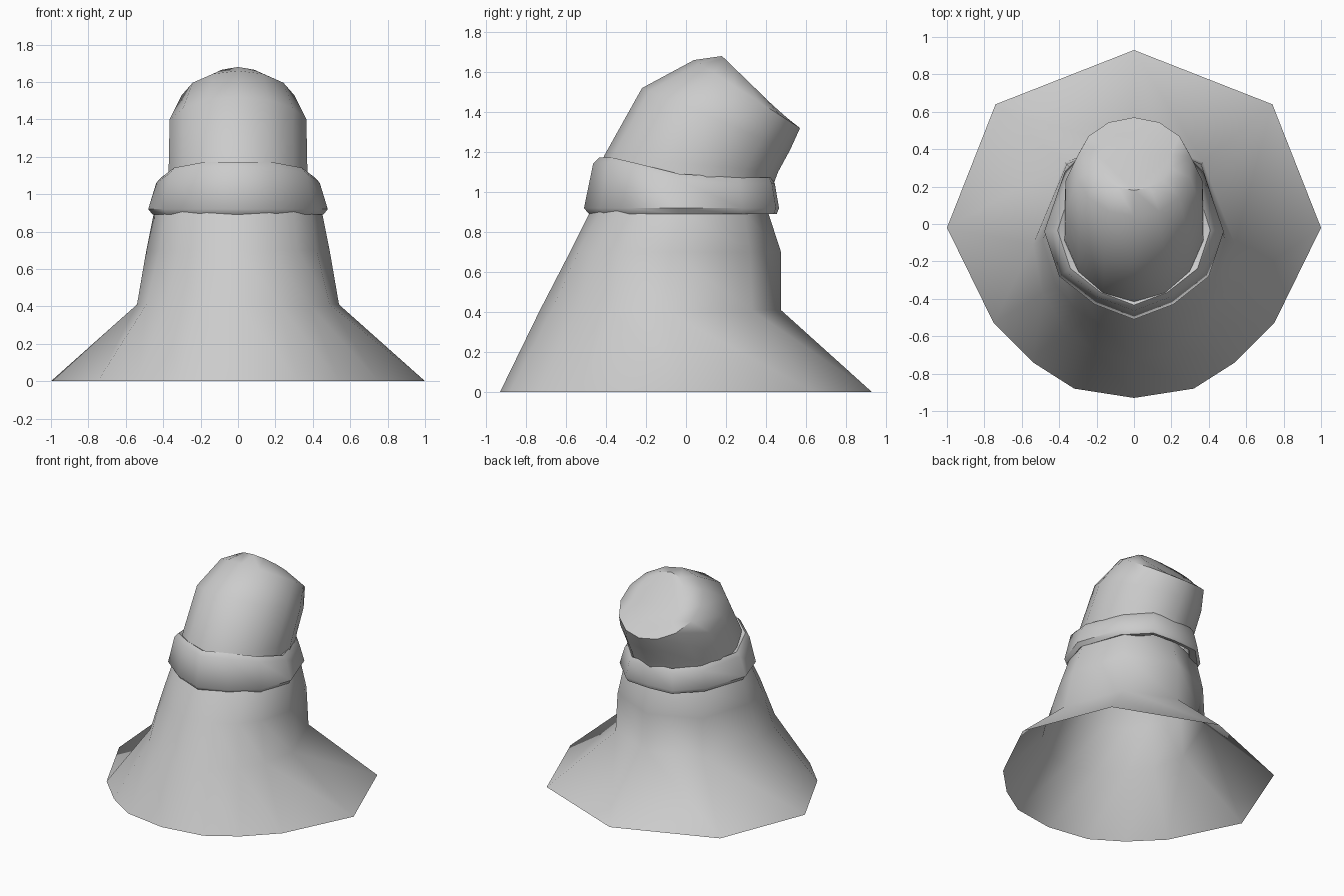
import bpy, bmesh, math

if "Cube" in bpy.data.objects:
    bpy.data.objects.remove(bpy.data.objects["Cube"])

def mirror_ring(half):
    """Half outline from back (x=0) to front (x=0) -> full closed ring."""
    return half + [(-x, y, z) for x, y, z in half[-2:0:-1]]

def loft(name, rings, cap_end=False, closed=False):
    bm = bmesh.new()
    loops = [[bm.verts.new(p) for p in r] for r in rings]
    pairs = list(zip(loops, loops[1:]))
    if closed:
        pairs.append((loops[-1], loops[0]))
    for a, b in pairs:
        n = len(a)
        for i in range(n):
            j = (i + 1) % n
            bm.faces.new((a[i], b[i], b[j], a[j]))
    if cap_end:
        bm.faces.new(loops[-1])
    bmesh.ops.recalc_face_normals(bm, faces=bm.faces)
    me = bpy.data.meshes.new(name)
    bm.to_mesh(me)
    bm.free()
    ob = bpy.data.objects.new(name, me)
    bpy.context.collection.objects.link(ob)
    bpy.context.view_layer.objects.active = ob
    ob.select_set(True)
    bpy.ops.object.shade_smooth_by_angle(angle=math.radians(50))
    ob.select_set(False)
    return ob

def flat(pts, z):
    return mirror_ring([(x, y, z) for x, y in pts])

# Flared open skirt: finer at the front, coarse at the back
loft("skirt", [
    flat([(0, .93), (.74, .64), (1, -.02), (.75, -.53), (.54, -.74), (.32, -.88), (0, -.93)], 0),
    flat([(0, .475), (.37, .33), (.54, -.11), (.49, -.37), (.38, -.54), (.22, -.67), (0, -.73)], .41),
    flat([(0, .475), (.36, .32), (.49, -.08), (.42, -.32), (.32, -.45), (.18, -.54), (0, -.58)], .70),
    flat([(0, .41), (.33, .29), (.45, -.02), (.39, -.24), (.30, -.35), (.17, -.43), (0, -.48)], .90),
    flat([(0, .39), (.31, .27), (.42, -.02), (.36, -.22), (.28, -.33), (.16, -.4), (0, -.45)], .95),
])

# Rolled band, its upper edge rising toward the front
band = [(0, .465), (.2, .45), (.37, .28), (.48, -.04), (.40, -.28), (.21, -.43), (0, -.51)]

def top_z(y):
    return 1.072 + .1 * max(0, min(1, (.1 - y) / .5)) ** 1.3

def band_ring(s, dz, upper):
    return mirror_ring([(x * s, y * (s if y < 0 else 1 - (1 - s) * .5),
                         (top_z(y) if upper else .89) + dz) for x, y in band])

loft("band", [
    band_ring(.80, .01, False), band_ring(.95, 0, False), band_ring(1, .03, False),
    band_ring(.91, -.03, True), band_ring(.85, 0, True), band_ring(.74, -.03, True),
], closed=True)

# Hood: rings tilt progressively backward, ending in a flat slanted crown
def tilted(front, back, w, n=14):
    cy, cz = (front[0] + back[0]) / 2, (front[1] + back[1]) / 2
    hy, hz = (back[0] - front[0]) / 2, (back[1] - front[1]) / 2
    ring = []
    for i in range(n):
        a = 2 * math.pi * i / n
        ring.append((w * math.sin(a), cy + hy * math.cos(a), cz + hz * math.cos(a)))
    return ring

loft("hood", [
    tilted((-.45, 1.05), (.43, 1.02), .38),
    tilted((-.41, 1.18), (.46, 1.10), .38),
    tilted((-.22, 1.52), (.52, 1.21), .375),
    tilted((.04, 1.66), (.57, 1.32), .31),
    tilted((.18, 1.68), (.49, 1.38), .20),
], cap_end=True)
